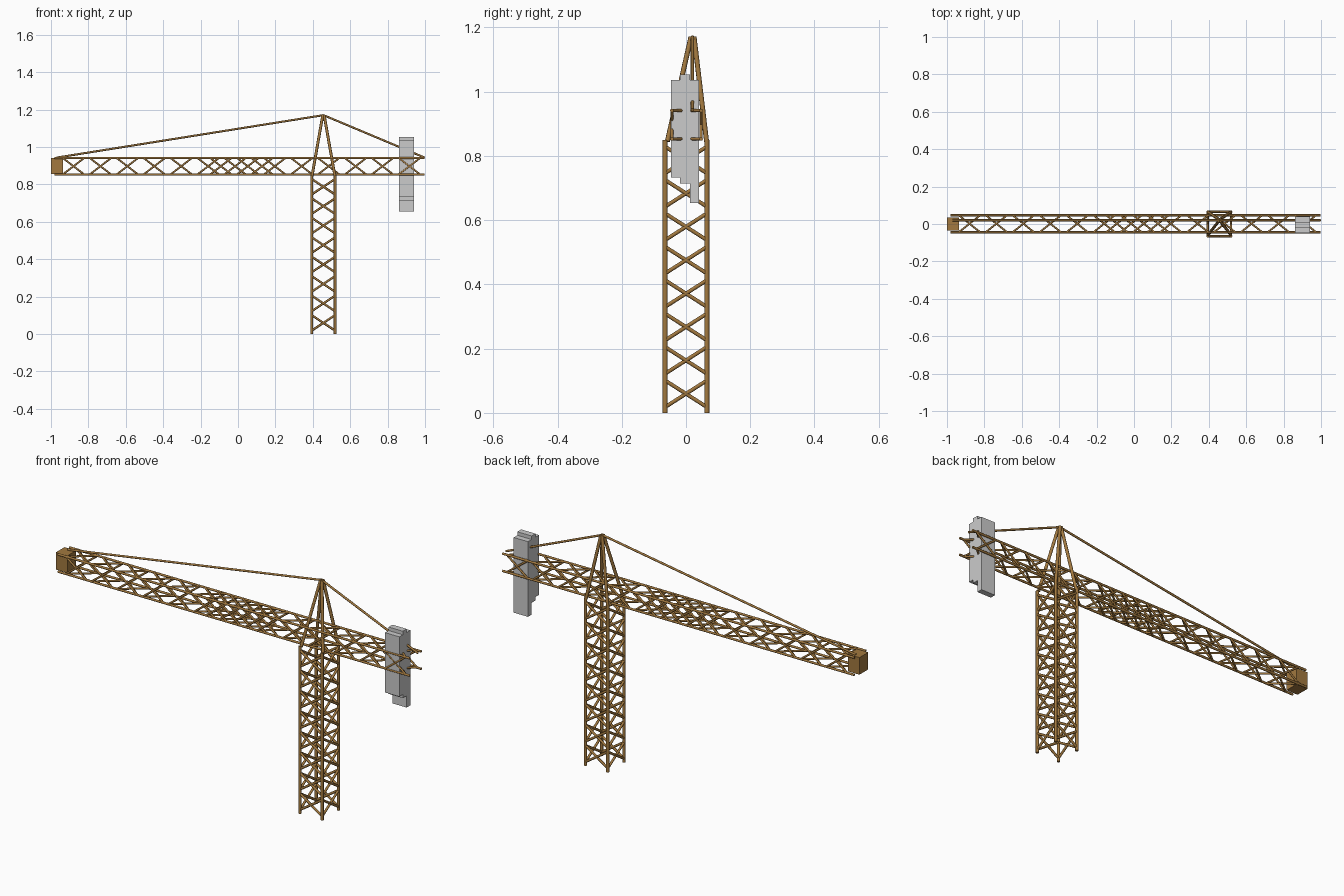
import bpy, bmesh
from math import radians
from mathutils import Vector, Matrix

if "Cube" in bpy.data.objects:
    bpy.data.objects.remove(bpy.data.objects["Cube"])


def material(name, col):
    m = bpy.data.materials.new(name)
    m.diffuse_color = col
    m.use_nodes = True
    m.node_tree.nodes["Principled BSDF"].inputs["Base Color"].default_value = m.diffuse_color
    return m


OCHRE = material("ochre_steel", (0.36, 0.19, 0.05, 1))


def finish(name, bm, mat=None, smooth=False):
    me = bpy.data.meshes.new(name)
    bm.to_mesh(me)
    bm.free()
    ob = bpy.data.objects.new(name, me)
    if mat:
        me.materials.append(mat)
    bpy.context.collection.objects.link(ob)
    if smooth:
        bpy.ops.object.select_all(action='DESELECT')
        ob.select_set(True)
        bpy.context.view_layer.objects.active = ob
        bpy.ops.object.shade_smooth_by_angle(angle=radians(50))
    return ob


def rod(bm, a, b, r, sides=8):
    a, b = Vector(a), Vector(b)
    d = b - a
    mat = Matrix.Translation((a + b) / 2) @ d.to_track_quat('Z', 'Y').to_matrix().to_4x4()
    bmesh.ops.create_cone(bm, cap_ends=True, segments=sides, radius1=r, radius2=r,
                          depth=d.length, matrix=mat)


def box(name, lo, hi, mat=None):
    lo, hi = Vector(lo), Vector(hi)
    bm = bmesh.new()
    bmesh.ops.create_cube(bm, size=1, matrix=Matrix.Translation((lo + hi) / 2)
                          @ Matrix.Diagonal((*(hi - lo), 1)))
    return finish(name, bm, mat)


def truss(name, place, u, v, length, first, pitch, span, count, r_leg, r_brace):
    """Square lattice; place(t, u, v) maps the long axis t and section u, v to the world."""
    corners = [(u[0], v[0]), (u[1], v[0]), (u[1], v[1]), (u[0], v[1])]
    legs, braces = bmesh.new(), bmesh.new()
    for i, p in enumerate(corners):
        q = corners[(i + 1) % 4]
        rod(legs, place(length[0], *p), place(length[1], *p), r_leg)
        for k in range(count):
            t0 = first + k * pitch
            t1 = t0 + span
            rod(braces, place(t0, *p), place(t1, *q), r_brace)
            rod(braces, place(t1, *p), place(t0, *q), r_brace)
    finish(name + "_chords", legs, OCHRE, True)
    finish(name + "_bracing", braces, OCHRE, True)


# Tower mast
truss("mast", lambda t, a, b: (a, b, t), (0.394, 0.519), (-0.065, 0.065),
      (0, 0.85), 0.018, 0.104, 0.083, 8, 0.0075, 0.006)

# Jib: two overlapping lattice sections
along_x = lambda t, a, b: (t, a, b)
truss("jib_front", along_x, (-0.044, 0.047), (0.853, 0.941),
      (-0.98, 0.2), -0.937, 0.144, 0.115, 8, 0.0058, 0.005)
truss("jib_rear", along_x, (-0.044, 0.047), (0.853, 0.941),
      (-0.19, 0.998), -0.149, 0.144, 0.115, 8, 0.0058, 0.005)

# Apex frame over the mast
apex = (0.457, 0.02, 1.17)
bm = bmesh.new()
for x in (0.396, 0.518):
    for y in (-0.058, 0.064):
        rod(bm, (x, y, 0.845), (apex[0] + (x - 0.457) * 0.06, apex[1] + y * 0.08, apex[2]), 0.0078)
finish("apex_frame", bm, OCHRE, True)

# Tie bars
bm = bmesh.new()
for x in (-0.97, 0.998):
    rod(bm, apex, (x, 0.02, 0.943), 0.0055)
finish("tie_bars", bm, OCHRE, True)

# Jib end block
box("jib_end_block", (-1, -0.035, 0.855), (-0.935, 0.035, 0.942), OCHRE)

# Counterweight slabs
for i, (y0, y1, z0, z1) in enumerate([(-0.047, -0.019, 0.732, 1.036),
                                      (-0.019, 0.012, 0.714, 1.054),
                                      (0.012, 0.041, 0.654, 1.036)]):
    box(f"counterweight_slab_{i + 1}", (0.86, y0, z0), (0.94, y1, z1))
